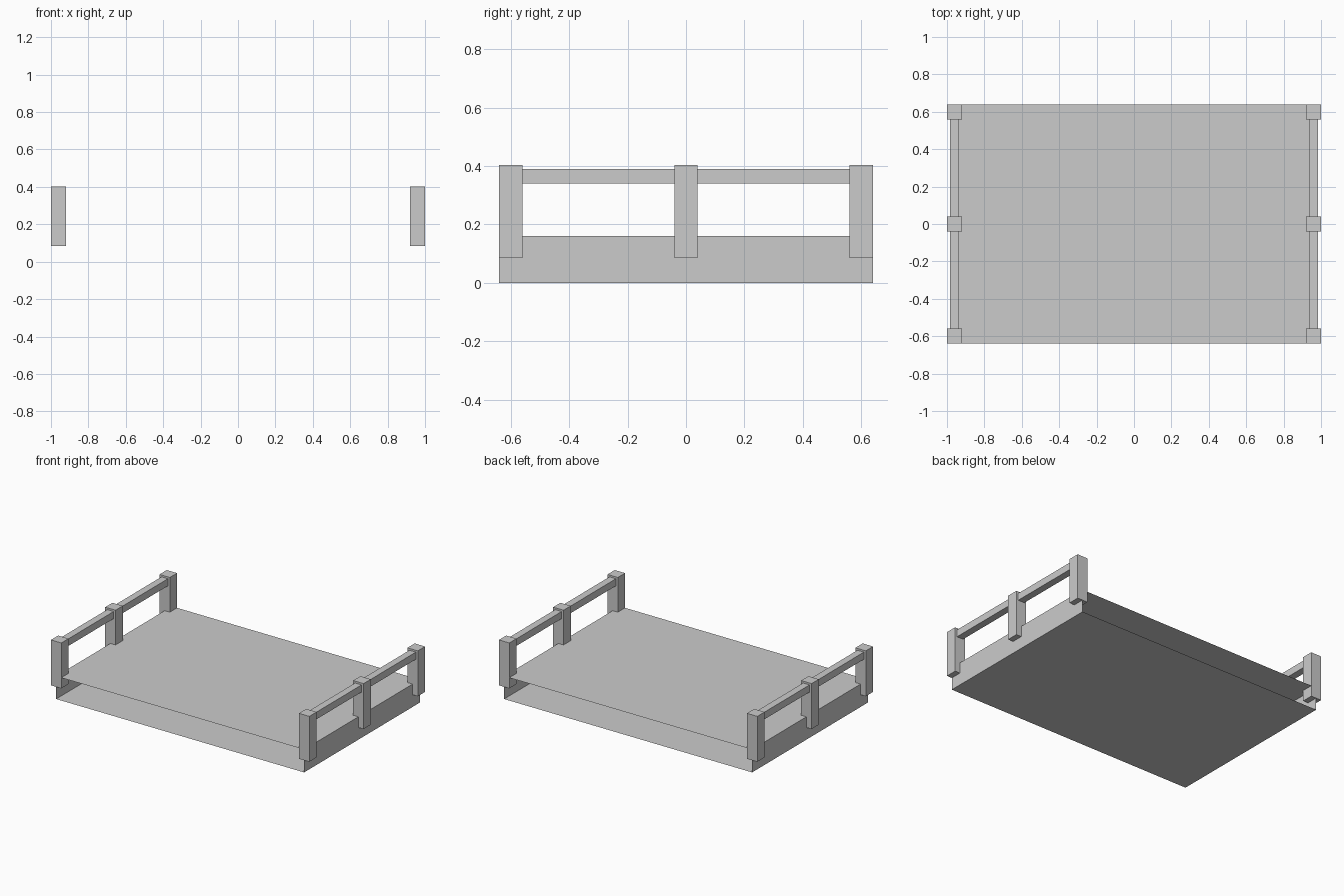
import bpy, bmesh

if "Cube" in bpy.data.objects:
    bpy.data.objects.remove(bpy.data.objects["Cube"])


def box(name, x, y, z, open_ends=False):
    """Box from (min, max) ranges; open_ends drops the front and back faces."""
    bm = bmesh.new()
    bmesh.ops.create_cube(bm, size=1)
    for v in bm.verts:
        for i, (lo, hi) in enumerate((x, y, z)):
            v.co[i] = hi if v.co[i] > 0 else lo
    bm.normal_update()
    if open_ends:
        ends = [f for f in bm.faces if abs(f.normal.y) > 0.9]
        bmesh.ops.delete(bm, geom=ends, context='FACES_ONLY')
    mesh = bpy.data.meshes.new(name)
    bm.to_mesh(mesh)
    bm.free()
    obj = bpy.data.objects.new(name, mesh)
    bpy.context.collection.objects.link(obj)
    return obj


# Deck: thin-walled sleeve, open at the front and back
box("deck", (-0.96, 0.96), (-0.64, 0.64), (0, 0.16), open_ends=True)

for side, cx in (("left", -0.96), ("right", 0.96)):
    # Three square posts straddling the deck edge
    for place, cy in (("front", -0.6), ("middle", 0), ("back", 0.6)):
        box(f"{side}_{place}_post", (cx - 0.04, cx + 0.04),
            (cy - 0.04, cy + 0.04), (0.085, 0.403))
    # Handrail running through the posts
    box(f"{side}_rail", (cx - 0.025, cx + 0.025), (-0.6, 0.6), (0.34, 0.39))
